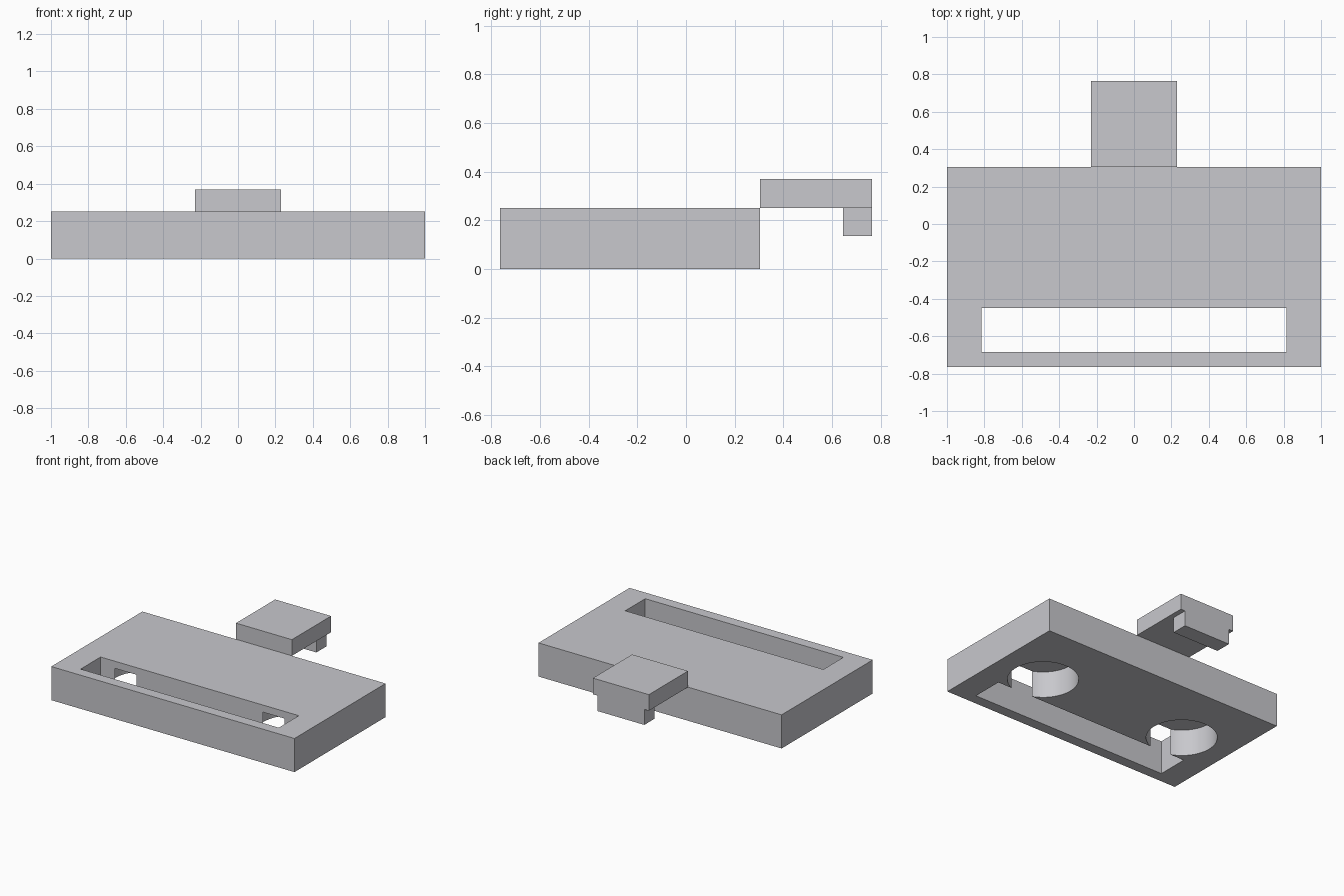
import bpy
import math

if "Cube" in bpy.data.objects:
    bpy.data.objects.remove(bpy.data.objects["Cube"])

grey = bpy.data.materials.new("light grey")
grey.diffuse_color = (0.58, 0.58, 0.61, 1)
grey.use_nodes = True
grey.node_tree.nodes["Principled BSDF"].inputs["Base Color"].default_value = grey.diffuse_color


def box(name, x, y, z):
    """Box from (min, max) pairs."""
    bpy.ops.mesh.primitive_cube_add(size=1)
    ob = bpy.context.object
    ob.name = name
    ob.location = [(a + b) / 2 for a, b in (x, y, z)]
    ob.scale = [b - a for a, b in (x, y, z)]
    bpy.ops.object.transform_apply(location=True, rotation=False, scale=True)
    ob.data.materials.append(grey)
    return ob


def cut(target, cutter):
    """Subtract the cutter and remove it."""
    mod = target.modifiers.new("cut", 'BOOLEAN')
    mod.operation = 'DIFFERENCE'
    mod.solver = 'EXACT'
    mod.object = cutter
    bpy.context.view_layer.objects.active = target
    bpy.ops.object.modifier_apply(modifier=mod.name)
    bpy.data.objects.remove(cutter)


# Base plate
plate = box("base_plate", (-1, 1), (-0.765, 0.305), (0, 0.25))

# Long slot right through the plate
cut(plate, box("slot_cutter", (-0.815, 0.815), (-0.685, -0.45), (-0.1, 0.35)))

# Blind round pockets underneath, breaking into the slot wall
for side in (-1, 1):
    bpy.ops.mesh.primitive_cylinder_add(
        vertices=64, radius=0.24, depth=0.297,
        location=(side * 0.61, -0.227, 0.197 - 0.297 / 2))
    pocket = bpy.context.object
    pocket.data.materials.append(grey)
    cut(plate, pocket)

bpy.ops.object.select_all(action='DESELECT')
plate.select_set(True)
bpy.context.view_layer.objects.active = plate
bpy.ops.object.shade_smooth_by_angle(angle=math.radians(30))

# Rear tab with a narrower lip hanging from its end
box("rear_tab", (-0.23, 0.23), (0.305, 0.765), (0.25, 0.37))
box("tab_lip", (-0.193, 0.193), (0.645, 0.765), (0.135, 0.25))
